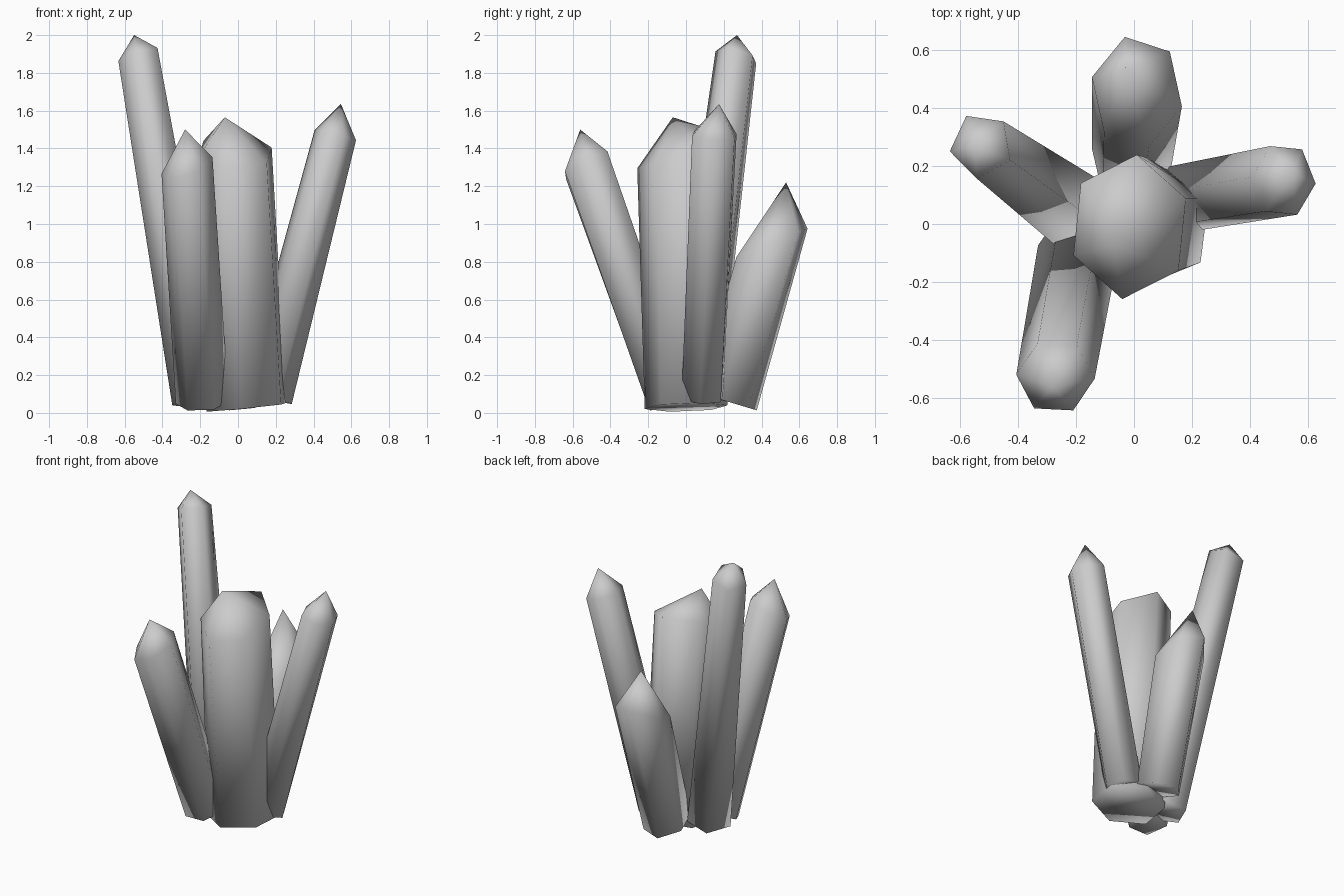
import bpy, bmesh
from math import cos, sin, radians, tau

cube = bpy.data.objects.get("Cube")
if cube:
    bpy.data.objects.remove(cube, do_unlink=True)

stone = bpy.data.materials.new("pale grey crystal")
stone.use_nodes = True
colour = (0.6, 0.6, 0.6, 1)
stone.diffuse_color = colour
stone.node_tree.nodes["Principled BSDF"].inputs["Base Color"].default_value = colour


def ring(bm, sides, phase, centre, radii, slope):
    """Elliptical ring of vertices lying on a tilted plane."""
    verts = []
    for i in range(sides):
        angle = radians(phase) + tau * i / sides
        dx, dy = radii[0] * cos(angle), radii[1] * sin(angle)
        lift = slope[0] * dx + slope[1] * dy
        verts.append(bm.verts.new((centre[0] + dx, centre[1] + dy, centre[2] + lift)))
    return verts


def crystal(name, sides, phase, base, shoulder, tip):
    """Leaning prism with a pointed top; base and shoulder are (centre, radii, slope)."""
    bm = bmesh.new()
    low = ring(bm, sides, phase, *base)
    high = ring(bm, sides, phase, *shoulder)
    apex = bm.verts.new(tip)
    bm.faces.new(low[::-1])
    for i in range(sides):
        j = (i + 1) % sides
        bm.faces.new((low[i], low[j], high[j], high[i]))
        bm.faces.new((high[i], high[j], apex))
    for face in bm.faces:
        face.smooth = True
    mesh = bpy.data.meshes.new(name)
    bm.to_mesh(mesh)
    bm.free()
    mesh.materials.append(stone)
    bpy.context.collection.objects.link(bpy.data.objects.new(name, mesh))


# Thick upright crystal in the middle
crystal("centre_crystal", 6, 83,
        ((0.045, 0, 0.03), (0.23, 0.22), (0.1, 0.03)),
        ((-0.015, -0.01, 1.38), (0.21, 0.25), (-0.05, 0.35)),
        (-0.07, -0.07, 1.565))

# Tall thin crystal leaning back and to the right
crystal("tall_crystal", 5, 46,
        ((-0.21, 0.04, 0.06), (0.14, 0.15), (0.17, -0.13)),
        ((-0.525, 0.27, 1.89), (0.11, 0.115), (0.3, -0.25)),
        (-0.55, 0.27, 2))

# Crystal leaning to the left
crystal("left_crystal", 6, 55,
        ((0.155, 0.085, 0.08), (0.13, 0.12), (-0.26, -0.05)),
        ((0.515, 0.15, 1.47), (0.11, 0.13), (-0.25, -0.05)),
        (0.545, 0.175, 1.635))

# Short crystal leaning backward
crystal("back_crystal", 6, 45,
        ((-0.01, 0.22, 0.06), (0.14, 0.16), (0, -0.3)),
        ((0.01, 0.455, 0.9), (0.16, 0.195), (0, 0.4)),
        (-0.03, 0.53, 1.22))

# Crystal leaning forward
crystal("front_crystal", 6, 57,
        ((-0.19, -0.08, 0.055), (0.14, 0.13), (0.06, 0.35)),
        ((-0.27, -0.525, 1.31), (0.135, 0.13), (0.35, 0.45)),
        (-0.28, -0.56, 1.5))
